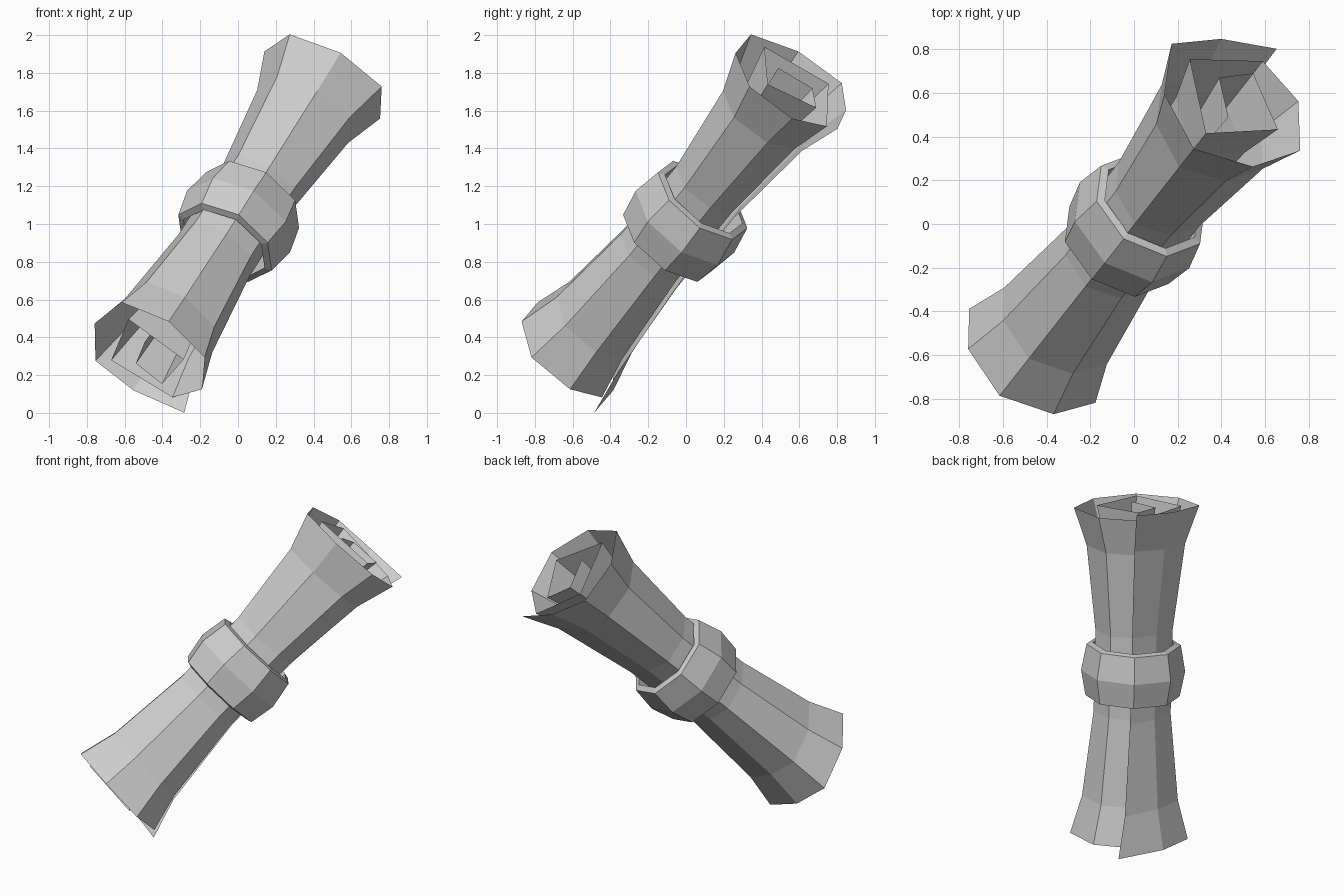
import bpy
import bmesh
from math import sin, cos, radians
from mathutils import Vector

if "Cube" in bpy.data.objects:
    bpy.data.objects.remove(bpy.data.objects["Cube"])

# Tilted frame: long axis plus two directions across it
A = Vector((.447, .568, .69)).normalized()
U = (Vector((0, 0, 1)) - A * A.z).normalized()
H = Vector((A.y, -A.x, 0)).normalized()
CENTRE = Vector((.003, 0, 1))


def place(h, u, a):
    return CENTRE + H * h + U * u + A * a


def add_mesh(name, verts, faces):
    me = bpy.data.meshes.new(name)
    bm = bmesh.new()
    vs = [bm.verts.new(v) for v in verts]
    for f in faces:
        bm.faces.new([vs[i] for i in f])
    bmesh.ops.recalc_face_normals(bm, faces=bm.faces)
    bm.to_mesh(me)
    bm.free()
    ob = bpy.data.objects.new(name, me)
    bpy.context.collection.objects.link(ob)


# Rolled sheet spiral: (degrees, radius, half length), loose flap first;
# eight sides on the outer turn, four on the inner turns
spiral = [(90, .357, 1.095), (135, .292, 1.075), (180, .366, 1.06),
          (225, .357, 1.03), (270, .392, 1.01), (315, .36, 1.017),
          (360, .376, 1.033), (405, .331, 1.04), (450, .292, 1.043),
          (540, .26, 1.055), (630, .285, 1.03), (720, .24, 1.05),
          (810, .175, 1.06), (885, .11, 1.05), (1005, .13, 1.04)]
# (fraction of half length, radius scale, sideways shift of flap)
stations = [(-1, .97, .075), (-.77, .79, .04), (-.25, .635, .02),
            (.25, .635, .02), (.77, .81, .02), (1, 1.03, .015)]
verts, faces = [], []
n = len(spiral)
for t, s, flap in stations:
    for i, (deg, r, half) in enumerate(spiral):
        ang = radians(-deg)
        verts.append(place(r * s * cos(ang) + (flap if i == 0 else 0),
                           r * s * sin(ang) + .015 + .005 * t, t * half))
for j in range(len(stations) - 1):
    for i in range(n - 1):
        k = j * n + i
        faces.append((k, k + n, k + n + 1, k + 1))
add_mesh("rolled_sheet", verts, faces)

# Eight-sided band around the middle
profile = [(.25, -.165), (.288, -.155), (.318, .005), (.288, .17), (.25, .18)]
m = len(profile)
verts, faces = [], []
for k in range(8):
    ang = radians(90 + 45 * k)
    verts += [place(r * cos(ang) + .003, r * sin(ang) + .012, a) for r, a in profile]
    for i in range(m):
        p, q = k * m, (k + 1) % 8 * m
        i2 = (i + 1) % m
        faces.append((p + i, p + i2, q + i2, q + i))
add_mesh("band", verts, faces)
